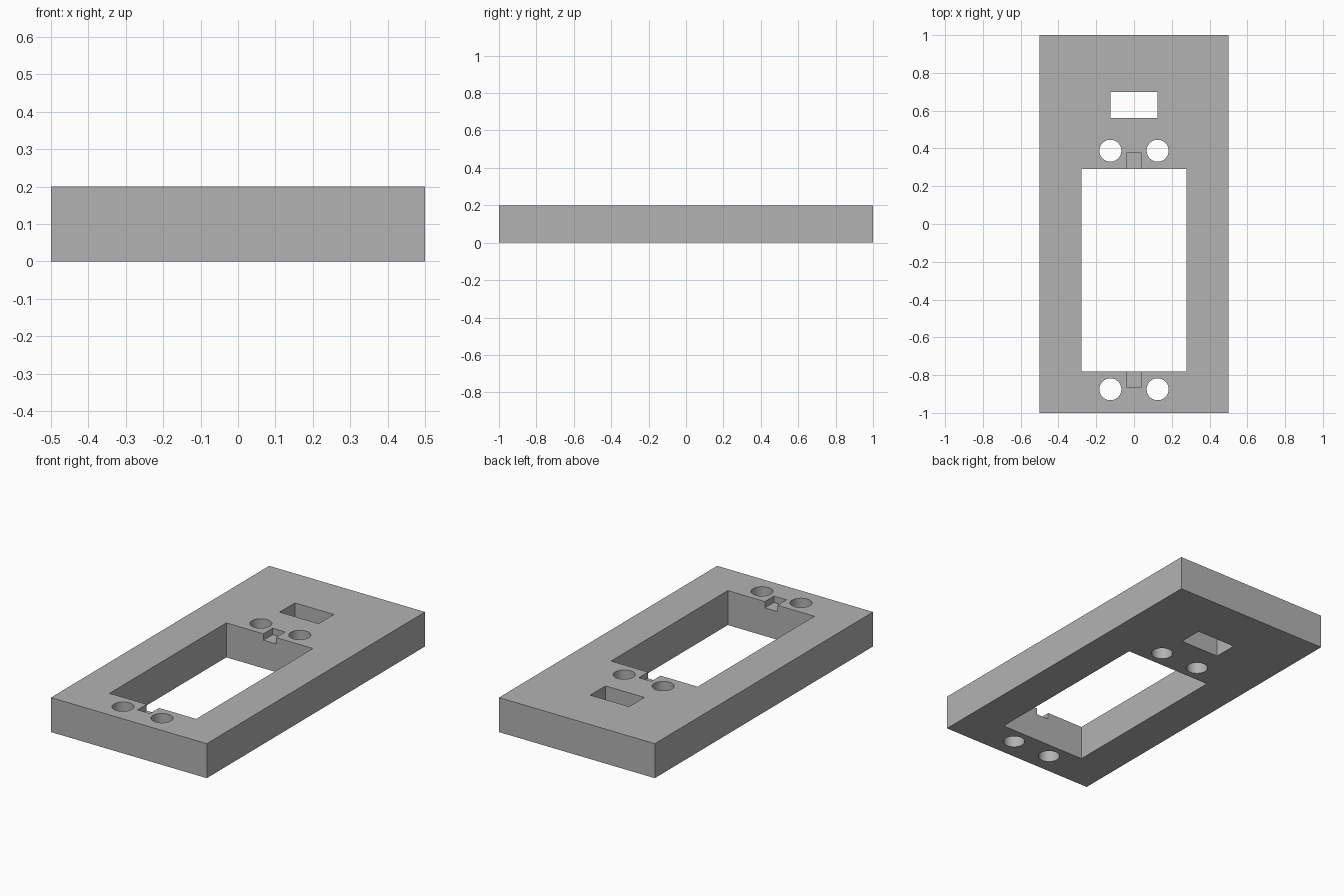
import bpy
import math

cube = bpy.data.objects.get("Cube")
if cube:
    bpy.data.objects.remove(cube, do_unlink=True)

HEIGHT = 0.2
OVER = 0.05  # how far cutters reach past the plate

grey = bpy.data.materials.new("plain grey")
grey.use_nodes = True
colour = (0.45, 0.45, 0.45, 1)
grey.diffuse_color = colour
grey.node_tree.nodes["Principled BSDF"].inputs["Base Color"].default_value = colour


def box(name, x0, x1, y0, y1, z0, z1):
    bpy.ops.mesh.primitive_cube_add(size=1, location=((x0 + x1) / 2, (y0 + y1) / 2, (z0 + z1) / 2))
    ob = bpy.context.object
    ob.name = name
    ob.scale = (x1 - x0, y1 - y0, z1 - z0)
    bpy.ops.object.transform_apply(location=True, rotation=False, scale=True)
    ob.data.materials.append(grey)
    return ob


def hole(name, x, y, radius):
    bpy.ops.mesh.primitive_cylinder_add(vertices=48, radius=radius, depth=HEIGHT + 2 * OVER,
                                        location=(x, y, HEIGHT / 2))
    ob = bpy.context.object
    ob.name = name
    ob.data.materials.append(grey)
    return ob


def cut(target, cutter):
    cutter.hide_render = True
    mod = target.modifiers.new(cutter.name, "BOOLEAN")
    mod.operation = "DIFFERENCE"
    mod.solver = "EXACT"
    mod.object = cutter
    bpy.context.view_layer.objects.active = target
    bpy.ops.object.modifier_apply(modifier=mod.name)
    bpy.data.objects.remove(cutter, do_unlink=True)


# Main plate
plate = box("mounting_plate", -0.5, 0.5, -1, 1, 0, HEIGHT)

# Large central opening and small slot, both right through
front, back = -0.78, 0.29
cut(plate, box("main_opening", -0.278, 0.278, front, back, -OVER, HEIGHT + OVER))
cut(plate, box("small_slot", -0.125, 0.125, 0.56, 0.70, -OVER, HEIGHT + OVER))

# Shallow notches in the top edge at each end of the opening
floor = HEIGHT - 0.037
cut(plate, box("back_notch", -0.04, 0.04, back - OVER, 0.375, floor, HEIGHT + OVER))
cut(plate, box("front_notch", -0.04, 0.04, -0.863, front + OVER, floor, HEIGHT + OVER))

# Round holes in mirrored pairs
for y in (0.388, -0.875):
    for side in (-1, 1):
        cut(plate, hole("round_hole", side * 0.125, y, 0.058))

bpy.ops.object.select_all(action="DESELECT")
plate.select_set(True)
bpy.context.view_layer.objects.active = plate
bpy.ops.object.shade_smooth_by_angle(angle=math.radians(30))
